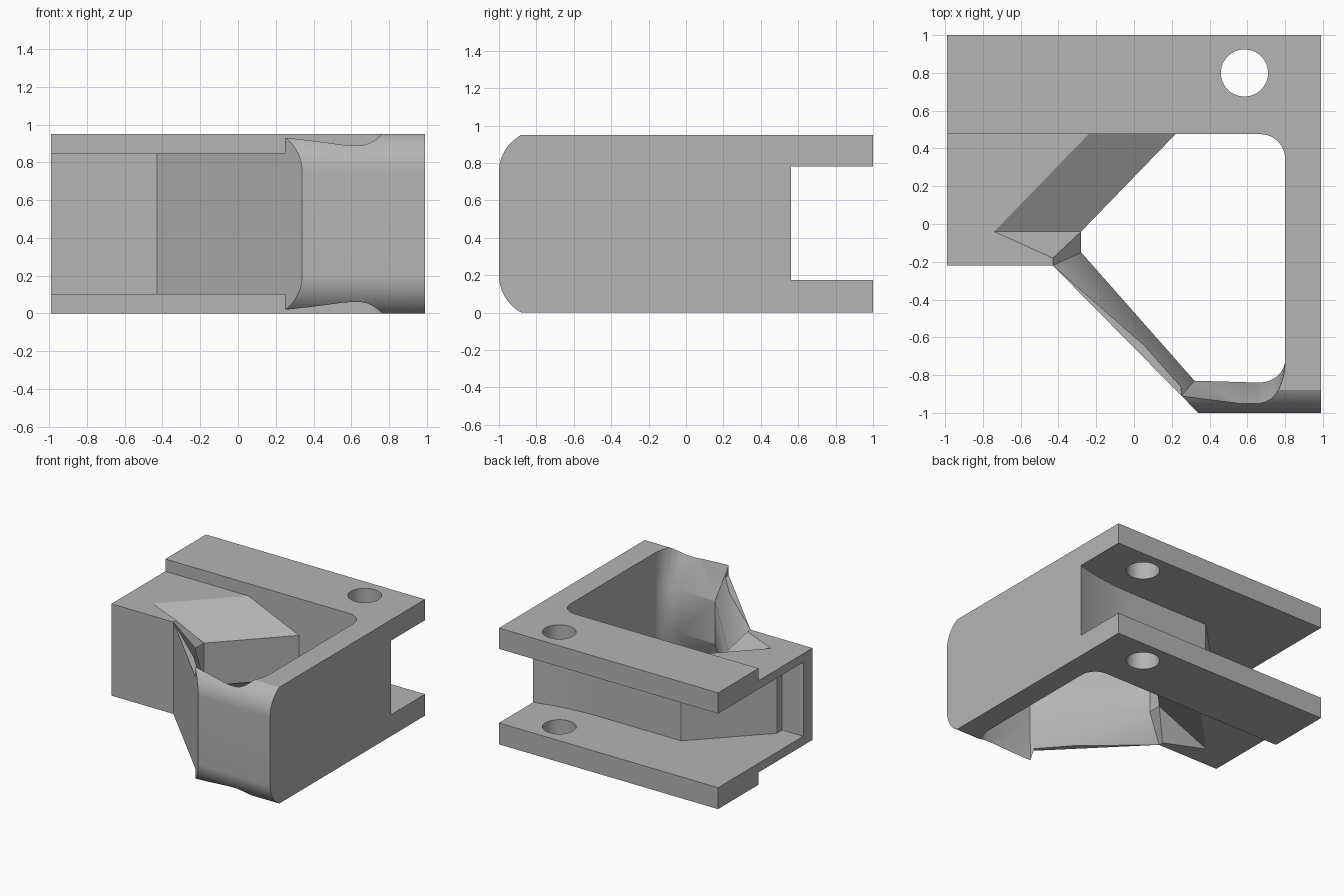
import bpy, bmesh, math
from mathutils import Vector

if "Cube" in bpy.data.objects:
    bpy.data.objects.remove(bpy.data.objects["Cube"], do_unlink=True)

H = 0.95        # overall height
STEP_Y = 0.476  # front edge of the rear plates
MID = H / 2

grey = bpy.data.materials.new("plain grey")
grey.use_nodes = True
colour = (0.46, 0.46, 0.46, 1)
grey.diffuse_color = colour
grey.node_tree.nodes["Principled BSDF"].inputs["Base Color"].default_value = colour


def loft(name, rings):
    """Closed solid through a list of matching rings of points."""
    bm = bmesh.new()
    loops = [[bm.verts.new(p) for p in ring] for ring in rings]
    n = len(loops[0])
    for a, b in zip(loops, loops[1:]):
        for i in range(n):
            j = (i + 1) % n
            bm.faces.new((a[i], a[j], b[j], b[i]))
    bm.faces.new(loops[0][::-1])
    bm.faces.new(loops[-1])
    bmesh.ops.triangulate(bm, faces=bm.faces[:])
    bmesh.ops.recalc_face_normals(bm, faces=bm.faces[:])
    mesh = bpy.data.meshes.new(name)
    bm.to_mesh(mesh)
    bm.free()
    mesh.materials.append(grey)
    obj = bpy.data.objects.new(name, mesh)
    bpy.context.collection.objects.link(obj)
    return obj


def prism(name, outline, z0, z1):
    return loft(name, [[(x, y, z) for x, y in outline] for z in (z0, z1)])


def arc(cx, cy, rx, ry, start, end, steps):
    angles = [math.radians(start + (end - start) * i / steps) for i in range(steps + 1)]
    return [(cx + rx * math.cos(a), cy + ry * math.sin(a)) for a in angles]


def combine(target, tool, operation):
    tool.hide_render = True
    mod = target.modifiers.new(operation.lower(), 'BOOLEAN')
    mod.operation = operation
    mod.solver = 'EXACT'
    mod.object = tool
    bpy.context.view_layer.objects.active = target
    bpy.ops.object.modifier_apply(modifier=mod.name)
    bpy.data.objects.remove(tool, do_unlink=True)


# Body: plan outline with the diagonal front corner
body = prism("bracket_body", [(-0.99, 1), (-0.99, -0.22), (-0.43, -0.22),
                              (0.34, -1), (0.99, -1), (0.99, 1)], 0, H)

# Rounded front edge, as a side profile swept across the width
R, SWEEP = 0.227, 62
low = arc(-1 + R, 0.2, R, R, 180 + SWEEP, 180, 12)
side = [(1.2, -0.0005)] + low + [(y, H - z) for y, z in reversed(low)] + [(1.2, H + 0.0005)]
combine(body, loft("front_rounding", [[(x, y, z) for y, z in side] for x in (-1.2, 1.2)]),
        'INTERSECT')

# Lowered block and struts on the left, top and bottom
step = [(-1.2, -1.2), (0.25, -1.2), (0.25, STEP_Y), (-1.2, STEP_Y)]
combine(body, prism("upper_step", step, 0.85, 1.1), 'DIFFERENCE')
combine(body, prism("lower_step", step, -0.1, 0.10), 'DIFFERENCE')

# Central opening: straight in the middle, flaring towards both faces
rear = arc(0.67, STEP_Y - 0.13, 0.13, 0.13, 0, 90, 10)
waist = [(0.22, STEP_Y), (-0.28, -0.04), (-0.28, -0.15), (0.32, -0.83)]
waist += arc(0.66, -0.72, 0.14, 0.12, -90, 0, 12) + rear
mouth = [(-0.47, STEP_Y), (-0.97, -0.04), (-0.505, -0.255), (0.245, -0.916)]
mouth += arc(0.635, -0.72, 0.165, 0.26, -90, 0, 12) + rear


def opening_ring(t, side_sign):
    z = MID + side_sign * (0.175 + 0.3 * t)
    return [(*Vector(a).lerp(Vector(b), t), z) for a, b in zip(waist, mouth)]


combine(body, loft("opening", [opening_ring(1.04, -1), opening_ring(0, -1),
                               opening_ring(0, 1), opening_ring(1.04, 1)]), 'DIFFERENCE')

# Rear slot between the plates, with a curved end wall on the right
curve = [1.1 - 0.066 * i for i in range(11)]
slot = [(1.1, 1.2)]
slot += [(x, 0.484 + 0.076 * ((x - 0.44) / 0.55) ** 2) for x in curve]
slot += [(-0.295, 0.484), (-0.80, -0.03), (-0.80, -0.10), (-1.1, -0.10), (-1.1, 1.2)]
combine(body, prism("rear_slot", slot, 0.175, 0.78), 'DIFFERENCE')

# Pin hole through both plates
pin = arc(0.585, 0.8, 0.125, 0.125, 0, 360, 48)[:-1]
combine(body, prism("pin_hole", pin, -0.1, 1.1), 'DIFFERENCE')

# Smooth curves, crisp edges
bpy.ops.object.select_all(action='DESELECT')
body.select_set(True)
bpy.context.view_layer.objects.active = body
bpy.ops.object.shade_smooth_by_angle(angle=math.radians(25))
